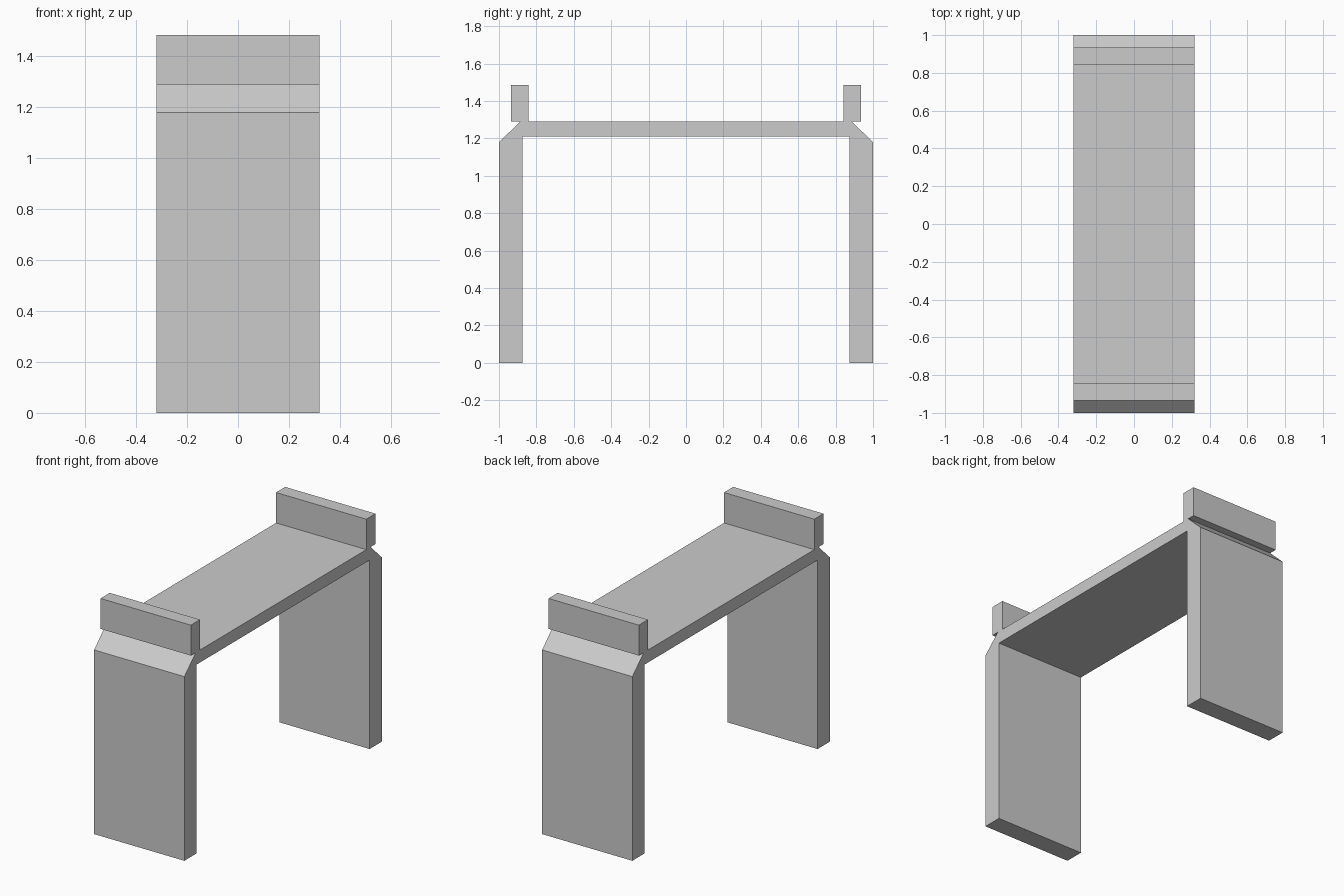
import bpy
import bmesh

WIDTH = 0.64

if "Cube" in bpy.data.objects:
    bpy.data.objects.remove(bpy.data.objects["Cube"], do_unlink=True)

grey = bpy.data.materials.new("plain grey")
grey.use_nodes = True
colour = (0.6, 0.6, 0.6, 1)
grey.diffuse_color = colour
grey.node_tree.nodes["Principled BSDF"].inputs["Base Color"].default_value = colour


def extrude_profile(name, profile):
    """Extrude a closed (y, z) outline across the full width."""
    bm = bmesh.new()
    face = bm.faces.new([bm.verts.new((-WIDTH / 2, y, z)) for y, z in profile])
    result = bmesh.ops.extrude_face_region(bm, geom=[face])
    verts = [v for v in result["geom"] if isinstance(v, bmesh.types.BMVert)]
    bmesh.ops.translate(bm, verts=verts, vec=(WIDTH, 0, 0))
    bmesh.ops.recalc_face_normals(bm, faces=bm.faces)
    mesh = bpy.data.meshes.new(name)
    bm.to_mesh(mesh)
    bm.free()
    mesh.materials.append(grey)
    obj = bpy.data.objects.new(name, mesh)
    bpy.context.collection.objects.link(obj)
    return obj


# Bench: seat and two panel legs with chamfered shoulders, one continuous outline
half = [(0.875, 1.21), (0.875, 0), (1, 0), (1, 1.18), (0.885, 1.29)]
extrude_profile("bench_frame", half + [(-y, z) for y, z in reversed(half)])

# Upright end rails overhanging the shoulders
for name, side in (("front_rail", -1), ("back_rail", 1)):
    rail = [(0.842, 1.29), (0.935, 1.29), (0.935, 1.485), (0.842, 1.485)]
    extrude_profile(name, [(side * y, z) for y, z in rail])
